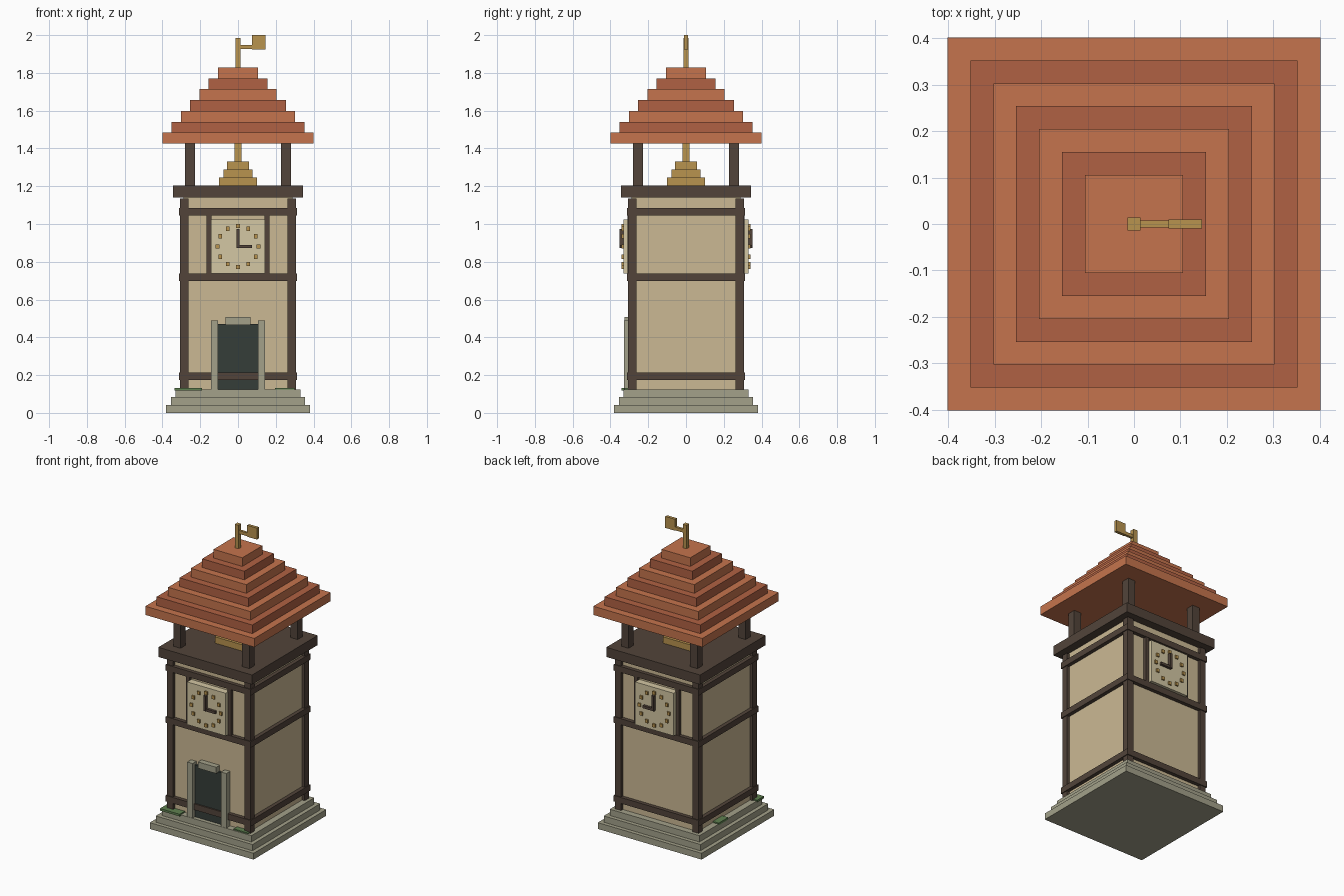
import bpy, bmesh, math

if "Cube" in bpy.data.objects:
    bpy.data.objects.remove(bpy.data.objects["Cube"])


def material(name, hexcode):
    srgb = [int(hexcode[i:i + 2], 16) / 255 for i in (0, 2, 4)]
    m = bpy.data.materials.new(name)
    m.diffuse_color = [((c + 0.055) / 1.055) ** 2.4 for c in srgb] + [1]
    m.use_nodes = True
    m.node_tree.nodes["Principled BSDF"].inputs["Base Color"].default_value = m.diffuse_color
    return m


PLASTER = material("plaster", "cbb994")
WOOD = material("dark_wood", "52443a")
STONE = material("stone", "a3a18a")
TILE = material("tile_light", "c5744d")
TILE_DARK = material("tile_dark", "b06143")
BRASS = material("brass", "b8934f")
DOOR = material("door_green", "353d39")
MOSS = material("moss", "5f8050")
DIAL = material("dial", "d3c7a3")


def boxes(name, mat, ranges):
    """One object made of boxes, each given as (x0, x1, y0, y1, z0, z1)."""
    bm = bmesh.new()
    for x0, x1, y0, y1, z0, z1 in ranges:
        for v in bmesh.ops.create_cube(bm, size=1)["verts"]:
            v.co = ((x0, x1)[v.co.x > 0], (y0, y1)[v.co.y > 0], (z0, z1)[v.co.z > 0])
    mesh = bpy.data.meshes.new(name)
    bm.to_mesh(mesh)
    bm.free()
    mesh.materials.append(mat)
    ob = bpy.data.objects.new(name, mesh)
    bpy.context.collection.objects.link(ob)
    return ob


def slab(h, z0, z1):
    return (-h, h, -h, h, z0, z1)


def mirror(ob, x=False, y=False):
    mod = ob.modifiers.new("mirror", "MIRROR")
    mod.use_axis = (x, y, False)
    mod.use_clip = False
    mod.use_mirror_merge = False
    return ob


# Stepped stone base
for i, h in enumerate((0.382, 0.356, 0.33)):
    boxes(f"base_step_{i + 1}", STONE, [slab(h, i * 0.0417, (i + 1) * 0.0417)])

# Tower body with timber framing
boxes("tower_wall", PLASTER, [slab(0.288, 0.125, 1.14)])
mirror(boxes("corner_post", WOOD, [(0.263, 0.307, 0.263, 0.307, 0.125, 1.135)]), True, True)
for i, z in enumerate((0.195, 0.719, 1.066)):
    a, b = 0.313, 0.273
    boxes(f"timber_band_{i + 1}", WOOD, [
        (-a, a, -a, -b, z - 0.02, z + 0.02), (-a, a, b, a, z - 0.02, z + 0.02),
        (-a, -b, -b, b, z - 0.02, z + 0.02), (b, a, -b, b, z - 0.02, z + 0.02)])

# Doorway
boxes("door", DOOR, [(-0.106, 0.106, -0.304, -0.28, 0.125, 0.47)])
mirror(boxes("door_jamb", STONE, [(0.105, 0.144, -0.328, -0.28, 0.125, 0.488)]), x=True)
boxes("door_keystone", STONE, [(-0.067, 0.067, -0.325, -0.28, 0.466, 0.508)])

# Clocks on front and back
cz = 0.881
mirror(boxes("clock_side_timber", WOOD, [(0.141, 0.166, -0.31, -0.28, 0.739, 1.046)]), True, True)
mirror(boxes("clock_dial", DIAL, [(-0.142, 0.142, -0.332, -0.285, 0.739, 1.023)]), y=True)
ticks = []
for k in range(12):
    tx = 0.108 * math.sin(k * math.pi / 6)
    tz = cz + 0.108 * math.cos(k * math.pi / 6)
    ticks.append((tx - 0.01, tx + 0.01, -0.341, -0.33, tz - 0.011, tz + 0.011))
mirror(boxes("hour_marks", BRASS, ticks), y=True)
mirror(boxes("minute_hand", WOOD, [(-0.009, 0.009, -0.352, -0.331, 0.874, 0.974)]), y=True)
mirror(boxes("hour_hand", WOOD, [(-0.009, 0.075, -0.349, -0.331, 0.873, 0.89)]), y=True)

# Belfry platform, posts and bell
boxes("belfry_platform", WOOD, [slab(0.345, 1.14, 1.204)])
mirror(boxes("belfry_post", WOOD, [(0.227, 0.28, 0.227, 0.28, 1.204, 1.426)]), True, True)
for i, h in enumerate((0.1, 0.078, 0.057)):
    boxes(f"bell_tier_{i + 1}", BRASS, [slab(h, 1.204 + i * 0.042, 1.204 + (i + 1) * 0.042)])
boxes("bell_hanger", BRASS, [slab(0.019, 1.33, 1.426)])

# Stepped tile roof
for i in range(7):
    h, z = 0.401 - i * 0.0492, 1.426 + i * 0.0575
    boxes(f"roof_tier_{i + 1}", TILE_DARK if i % 2 else TILE, [slab(h, z, z + 0.0575)])

# Weather vane
boxes("vane_pole", BRASS, [slab(0.014, 1.82, 1.985)])
boxes("vane_arm", BRASS, [(0.012, 0.08, -0.008, 0.008, 1.926, 1.948)])
boxes("vane_flag", BRASS, [(0.074, 0.146, -0.01, 0.01, 1.924, 2.0)])

# Moss patches on the base
boxes("moss_front_left", MOSS, [(-0.335, -0.19, -0.342, -0.27, 0.119, 0.133)])
boxes("moss_front_right", MOSS, [(0.195, 0.3, -0.325, -0.27, 0.119, 0.133)])
boxes("moss_left", MOSS, [(-0.332, -0.27, 0.03, 0.13, 0.119, 0.133)])
